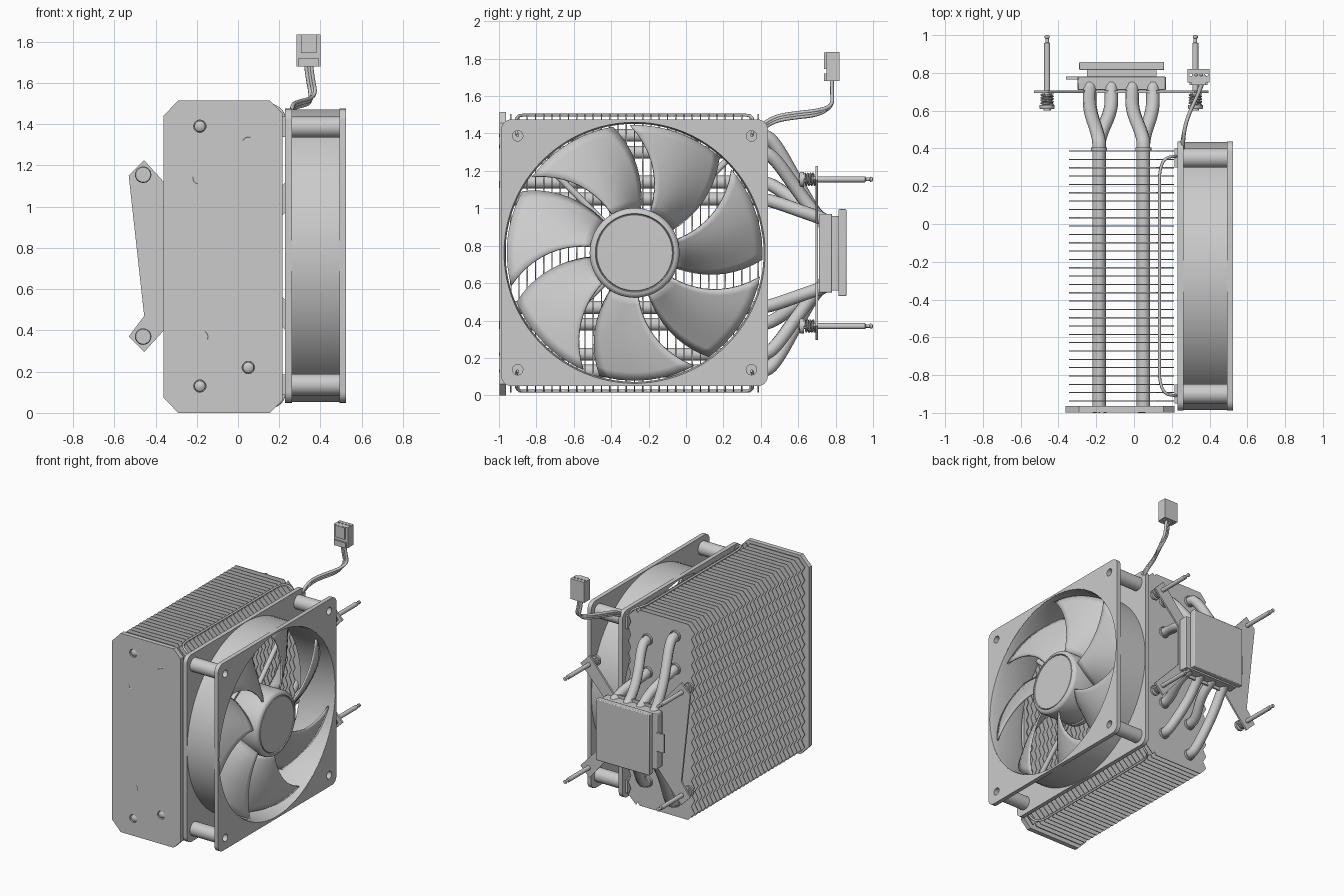
import bpy, bmesh
from math import sin, cos, pi, radians
from mathutils import Matrix, Vector

if "Cube" in bpy.data.objects:
    bpy.data.objects.remove(bpy.data.objects["Cube"])

# local (u, v, w) to world: fan plates lie in YZ, cover/fins/bracket in XZ
YZ = Matrix(((0, 0, 1, 0), (1, 0, 0, 0), (0, 1, 0, 0), (0, 0, 0, 1)))
XZ = Matrix(((1, 0, 0, 0), (0, 0, -1, 0), (0, 1, 0, 0), (0, 0, 0, 1)))
XY = Matrix.Identity(4)
FY, FZ = -0.275, 0.762          # fan centre
MZ = 0.76                       # mirror height of the heat sink


def finish(ob, angle=35):
    bpy.ops.object.select_all(action='DESELECT')
    ob.select_set(True)
    bpy.context.view_layer.objects.active = ob
    if ob.type == 'CURVE':
        bpy.ops.object.convert(target='MESH')
        ob = bpy.context.view_layer.objects.active
    bm = bmesh.new()
    bm.from_mesh(ob.data)
    bmesh.ops.remove_doubles(bm, verts=bm.verts, dist=1e-5)
    bmesh.ops.recalc_face_normals(bm, faces=bm.faces)
    bm.to_mesh(ob.data)
    bm.free()
    bpy.ops.object.shade_smooth_by_angle(angle=radians(angle))
    return ob


def add(name, data):
    ob = bpy.data.objects.new(name, data)
    bpy.context.collection.objects.link(ob)
    return ob


def plate(name, loops, thick, M, pos):
    """Flat plate from an outline plus hole loops."""
    cu = bpy.data.curves.new(name, 'CURVE')
    cu.dimensions, cu.fill_mode, cu.extrude = '2D', 'BOTH', thick / 2
    for lp in loops:
        s = cu.splines.new('POLY')
        s.points.add(len(lp) - 1)
        for p, (u, v) in zip(s.points, lp):
            p.co = (u, v, 0, 1)
        s.use_cyclic_u = True
    ob = finish(add(name, cu))
    ob.data.transform(Matrix.Translation(pos) @ M)
    return ob


def tube(name, pts, r, smooth=True, sides=3):
    cu = bpy.data.curves.new(name, 'CURVE')
    cu.dimensions, cu.bevel_depth, cu.bevel_resolution = '3D', r, sides
    cu.use_fill_caps, cu.resolution_u = True, 6
    s = cu.splines.new('NURBS' if smooth else 'POLY')
    s.points.add(len(pts) - 1)
    for p, c in zip(s.points, pts):
        p.co = (*c, 1)
    if smooth:
        s.order_u, s.use_endpoint_u = 3, True
    return finish(add(name, cu), 50)


def lathe(name, prof, M, pos, n=32):
    """Spin (radius, height) points about local w."""
    bm = bmesh.new()
    rings = [[bm.verts.new((r * cos(2 * pi * i / n), r * sin(2 * pi * i / n), h)) for i in range(n)]
             for r, h in prof]
    for a, b in zip(rings, rings[1:]):
        for i in range(n):
            bm.faces.new((a[i], a[(i + 1) % n], b[(i + 1) % n], b[i]))
    me = bpy.data.meshes.new(name)
    bm.to_mesh(me)
    bm.free()
    me.transform(Matrix.Translation(pos) @ M)
    return finish(add(name, me))


def box(name, x, y, z, bevel=0.0):
    ob = plate(name, [[(x[0], y[0]), (x[1], y[0]), (x[1], y[1]), (x[0], y[1])]],
               z[1] - z[0], XY, (0, 0, (z[0] + z[1]) / 2))
    if bevel:
        m = ob.modifiers.new('bevel', 'BEVEL')
        m.width, m.segments = bevel, 2
    return ob


def circle(u, v, r, n=24):
    return [(u + r * cos(2 * pi * i / n), v + r * sin(2 * pi * i / n)) for i in range(n)]


# front cover with pipe holes
tips = [(-0.185, 1.39), (0.05, 0.22), (-0.185, 0.13)]
cover = plate('front_cover', [[(-0.29, 0), (0.155, 0), (0.215, 0.06), (0.215, 1.455), (0.155, 1.515),
              (-0.29, 1.515), (-0.362, 1.44), (-0.362, 0.075)]] + [circle(x, z, 0.03) for x, z in tips],
              0.035, XZ, (0, -0.98, 0))
for x, z in tips:
    lathe('pipe_tip', [(0.028, 0), (0.026, 0.02), (0.015, 0.027), (0, 0.03)], XZ, (x, -0.97, z), 20)
for i, (x, z, a) in enumerate([(0.05, 1.31, 50), (-0.19, 1.14, 150), (-0.175, 0.37, -50)]):
    tube('cover_slot', [(x + 0.03 * cos(radians(a + d)), -0.994, z + 0.03 * sin(radians(a + d)))
                        for d in (20, 50, 80, 110)], 0.006, sides=1)

# stacked fins with saw-tooth long edges and wire notches
N = 28
zs = [0.075 + 1.37 * i / N for i in range(N + 1)]
left = [(-0.345 + 0.028 * (i % 2), z) for i, z in enumerate(zs)]
right = [(0.213 - 0.02 * (i % 2), z) for i, z in enumerate(zs)]
outline = (left + [(-0.29, 1.505), (0.12, 1.505), (0.135, 1.48), (0.15, 1.505)] + right[::-1]
           + [(0.15, 0.015), (0.135, 0.04), (0.12, 0.015), (-0.29, 0.015)])
fins = plate('cooling_fins', [outline], 0.006, XZ, (0, -0.937, 0))
m = fins.modifiers.new('stack', 'ARRAY')
m.count, m.use_relative_offset, m.use_constant_offset = 31, False, True
m.constant_offset_displace = (0, 0.0441, 0)

# four U-shaped heat pipes, plus collars where they leave the fins
for x, z, xb in [(-0.185, 1.39, -0.235), (0.05, 1.30, -0.01), (-0.185, 1.14, -0.12), (0.05, 1.05, 0.10)]:
    half = [(x, -0.97, z), (x, 0.3, z), (x, 0.39, z), (x, 0.46, z - 0.01),
            (xb, 0.6, 0.95 + (z - 0.95) * 0.4), (xb, 0.70, 0.955), (xb, 0.745, 0.94), (xb, 0.745, 0.85)]
    tube('heat_pipe', half + [(a, b, 2 * MZ - c) for a, b, c in half[::-1]], 0.036)
    for zz in (z, 2 * MZ - z):
        lathe('pipe_collar', [(0.036, 0), (0.042, 0), (0.042, 0.02), (0.036, 0.02)], XZ, (x, 0.405, zz), 20)

# contact base
box('base_block', (-0.30, 0.17), (0.71, 0.78), (0.55, 0.97), 0.006)
box('base_neck', (-0.25, 0.12), (0.775, 0.82), (0.56, 0.96))
box('contact_plate', (-0.29, 0.16), (0.815, 0.858), (0.53, 0.995), 0.006)
box('base_tab', (-0.36, -0.29), (0.765, 0.78), (0.69, 0.83))

# mounting bracket
lower = [(-0.455, 0.47), (-0.53, 0.37), (-0.455, 0.295), (-0.36, 0.40), (-0.25, 0.53), (0.12, 0.53),
         (0.32, 0.295), (0.395, 0.37), (0.18, 0.60)]
upper = [(x, 2 * MZ - z) for x, z in lower[:0:-1]]
plate('mounting_bracket', [lower + upper], 0.014, XZ, (0, 0.70, 0))

# spring screws
for x in (-0.46, 0.325):
    for z in (0.37, 1.155):
        lathe('mounting_screw', [(0, 0), (0.02, 0), (0.02, -0.006), (0.036, -0.006), (0.04, -0.012),
              (0.04, -0.028), (0.016, -0.03), (0.016, -0.355), (0.009, -0.36), (0.009, -0.38),
              (0.014, -0.383), (0.012, -0.395), (0, -0.398)], XZ, (x, 0.602, z), 20)
        tube('screw_spring', [(x + 0.03 * cos(i * pi / 6), 0.633 + i * 0.0012, z + 0.03 * sin(i * pi / 6))
                              for i in range(49)], 0.006, False, 1)

# fan frame: two flanges, shroud, corner posts and pads
H, C = 0.713, 0.055
corner = [(sy, sz, a0) for sy, sz, a0 in ((1, 1, 0), (-1, 1, 90), (-1, -1, 180), (1, -1, 270))]
square = [(sy * (H - C) + C * cos(radians(a0 + d)), sz * (H - C) + C * sin(radians(a0 + d)))
          for sy, sz, a0 in corner for d in range(0, 91, 15)]
holes = [circle(0, 0, 0.70, 96)] + [circle(sy * 0.625, sz * 0.625, 0.028, 20) for sy, sz, _ in corner]
for x in (0.245, 0.508):
    plate('fan_flange', [square] + holes, 0.032, YZ, (x, FY, FZ))
lathe('fan_shroud', [(0.698, 0.231), (0.71, 0.231), (0.71, 0.523), (0.698, 0.523), (0.69, 0.49),
                     (0.69, 0.26), (0.698, 0.231)], YZ, (0, FY, FZ), 96)
for sy, sz, _ in corner:
    y, z = FY + sy * 0.625, FZ + sz * 0.625
    lathe('corner_post', [(0.028, 0.24), (0.052, 0.24), (0.052, 0.51), (0.028, 0.51), (0.028, 0.24)],
          YZ, (0, y, z), 24)
    box('corner_pad', (0.214, 0.231), (y - 0.05, y + 0.05), (z - 0.05, z + 0.05))
    # strut from the motor plate to the frame
    tube('motor_strut', [(0.25, FY + sy * 0.15, FZ + sz * 0.15), (0.25, FY + sy * 0.496, FZ + sz * 0.496)],
         0.018, False)

# hub and motor plate
lathe('fan_hub', [(0, 0.275), (0.235, 0.275), (0.24, 0.29), (0.24, 0.50), (0.235, 0.513), (0.222, 0.522),
                  (0.21, 0.524), (0.205, 0.515), (0.202, 0.522), (0, 0.524)], YZ, (0, FY, FZ), 64)
lathe('motor_plate', [(0, 0.232), (0.235, 0.232), (0.24, 0.237), (0.24, 0.268), (0, 0.268)],
      YZ, (0, FY, FZ), 48)

# seven swept, pitched blades
for k in range(7):
    bm = bmesh.new()
    R, T = 10, 10
    grid = []
    for i in range(R + 1):
        s = i / R
        r, span = 0.232 + 0.45 * s, 37 + 6.5 * s
        start = 76 + 20 * s ** 1.5 + (360 / 7 - span) / 2 + k * 360 / 7
        row = []
        for j in range(T + 1):
            t = j / T
            a = radians(start + span * t)
            row.append(bm.verts.new((0.295 + 0.19 * t + 0.03 * sin(pi * t),
                                     FY + r * cos(a), FZ + r * sin(a))))
        grid.append(row)
    for i in range(R):
        for j in range(T):
            bm.faces.new((grid[i][j], grid[i + 1][j], grid[i + 1][j + 1], grid[i][j + 1]))
    me = bpy.data.meshes.new('fan_blade')
    bm.to_mesh(me)
    bm.free()
    blade = finish(add('fan_blade', me), 40)
    m = blade.modifiers.new('thickness', 'SOLIDIFY')
    m.thickness, m.offset = 0.012, 0

# wire clips above and below the fins
for sgn in (1, -1):
    pts = [(0.265, 0.35, 0.63), (0.222, 0.355, 0.63), (0.222, 0.36, 0.70), (0.16, 0.35, 0.738),
           (0.135, 0.28, 0.738), (0.135, 0.2, 0.738)]
    pts += [(x, 2 * FY - y, z) for x, y, z in pts[::-1]]
    tube('wire_clip', [(x, y, MZ + sgn * z) for x, y, z in pts], 0.008, sides=2)

# cable and connector
for d in (-0.012, 0, 0.012):
    tube('fan_cable', [(0.255 + d * 0.4, 0.40, 1.43 + d), (0.26, 0.46, 1.475 + d), (0.28, 0.56, 1.495 + d),
                       (0.35, 0.71, 1.51 + d), (0.365 + d, 0.785, 1.55), (0.35 + d, 0.78, 1.62),
                       (0.342 + d, 0.78, 1.69)], 0.010, sides=2)
pins = [circle(0.30 + i * 0.028, 0.79, 0.008, 8) for i in range(4)]
plate('connector_body', [[(0.284, 0.75), (0.40, 0.75), (0.40, 0.82), (0.284, 0.82)]] + pins,
      0.155, XY, (0, 0, 1.757))
box('connector_latch', (0.305, 0.38), (0.737, 0.751), (1.745, 1.834))
box('connector_lip', (0.294, 0.39), (0.737, 0.751), (1.68, 1.72))
